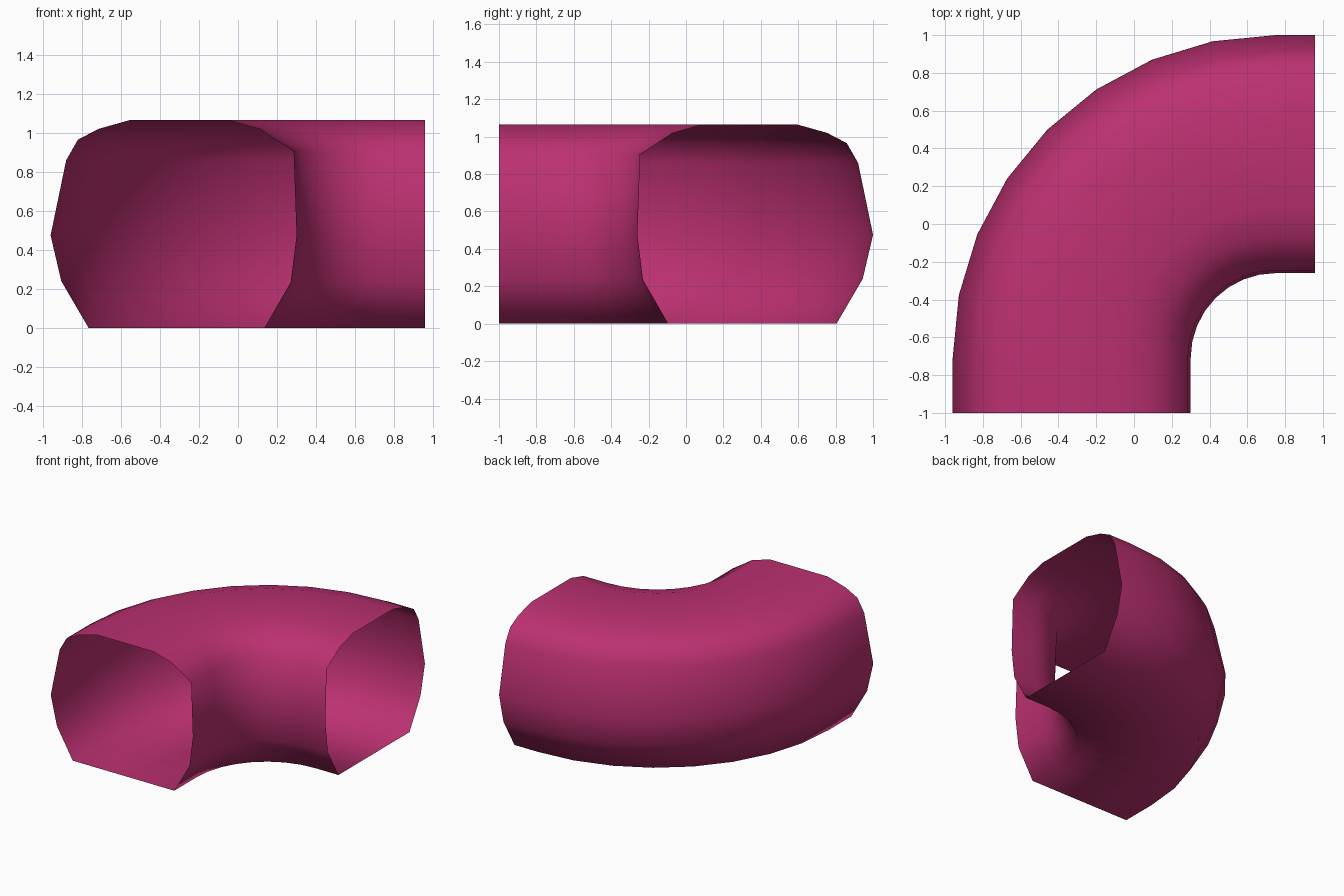
import bpy
import bmesh
from math import radians
from mathutils import Vector

cube = bpy.data.objects.get("Cube")
if cube:
    bpy.data.objects.remove(cube, do_unlink=True)

# Material
pink = bpy.data.materials.new("deep pink")
pink.use_nodes = True
colour = (0.50, 0.03, 0.165, 1)
pink.diffuse_color = colour
pink.node_tree.nodes["Principled BSDF"].inputs["Base Color"].default_value = colour

# Tunnel cross-section (x, z) at the front opening, flat floor included
PROFILE = [(-0.765, 0), (-0.905, 0.24), (-0.96, 0.475), (-0.88, 0.86),
           (-0.82, 0.965), (-0.715, 1.02), (-0.555, 1.065), (-0.05, 1.065),
           (0.11, 1.02), (0.285, 0.905), (0.30, 0.475), (0.27, 0.235),
           (0.135, 0)]
FRONT, END = -1.0, 0.957
PIVOT = Vector((0.75, -0.71, 0))

bm = bmesh.new()
verts = [bm.verts.new((x, FRONT, z)) for x, z in PROFILE]
ring = [bm.edges.new((a, b)) for a, b in zip(verts, verts[1:] + verts[:1])]


def extend(edges, offset):
    """Extrude an open ring of edges along a straight run."""
    geom = bmesh.ops.extrude_edge_only(bm, edges=edges)["geom"]
    moved = [g for g in geom if isinstance(g, bmesh.types.BMVert)]
    bmesh.ops.translate(bm, verts=moved, vec=offset)
    new = set(moved)
    return [g for g in geom if isinstance(g, bmesh.types.BMEdge)
            and g.verts[0] in new and g.verts[1] in new]


# Straight entry, quarter-turn bend, straight exit
ring = extend(ring, (0, PIVOT.y - FRONT, 0))
spun = bmesh.ops.spin(bm, geom=ring, cent=PIVOT, axis=(0, 0, 1),
                      angle=radians(-90), steps=8, use_duplicate=False)
ring = [g for g in spun["geom_last"] if isinstance(g, bmesh.types.BMEdge)]
extend(ring, (END - PIVOT.x, 0, 0))

# Outward normals, smooth all round
bmesh.ops.remove_doubles(bm, verts=bm.verts[:], dist=0.0001)
bmesh.ops.recalc_face_normals(bm, faces=bm.faces[:])
bm.normal_update()
roof = max(bm.faces, key=lambda f: f.calc_center_median().z)
if roof.normal.z < 0:
    bmesh.ops.reverse_faces(bm, faces=bm.faces[:])
for face in bm.faces:
    face.smooth = True

mesh = bpy.data.meshes.new("tunnel_bend")
bm.to_mesh(mesh)
bm.free()
mesh.materials.append(pink)
tunnel = bpy.data.objects.new("tunnel_bend", mesh)
bpy.context.collection.objects.link(tunnel)
